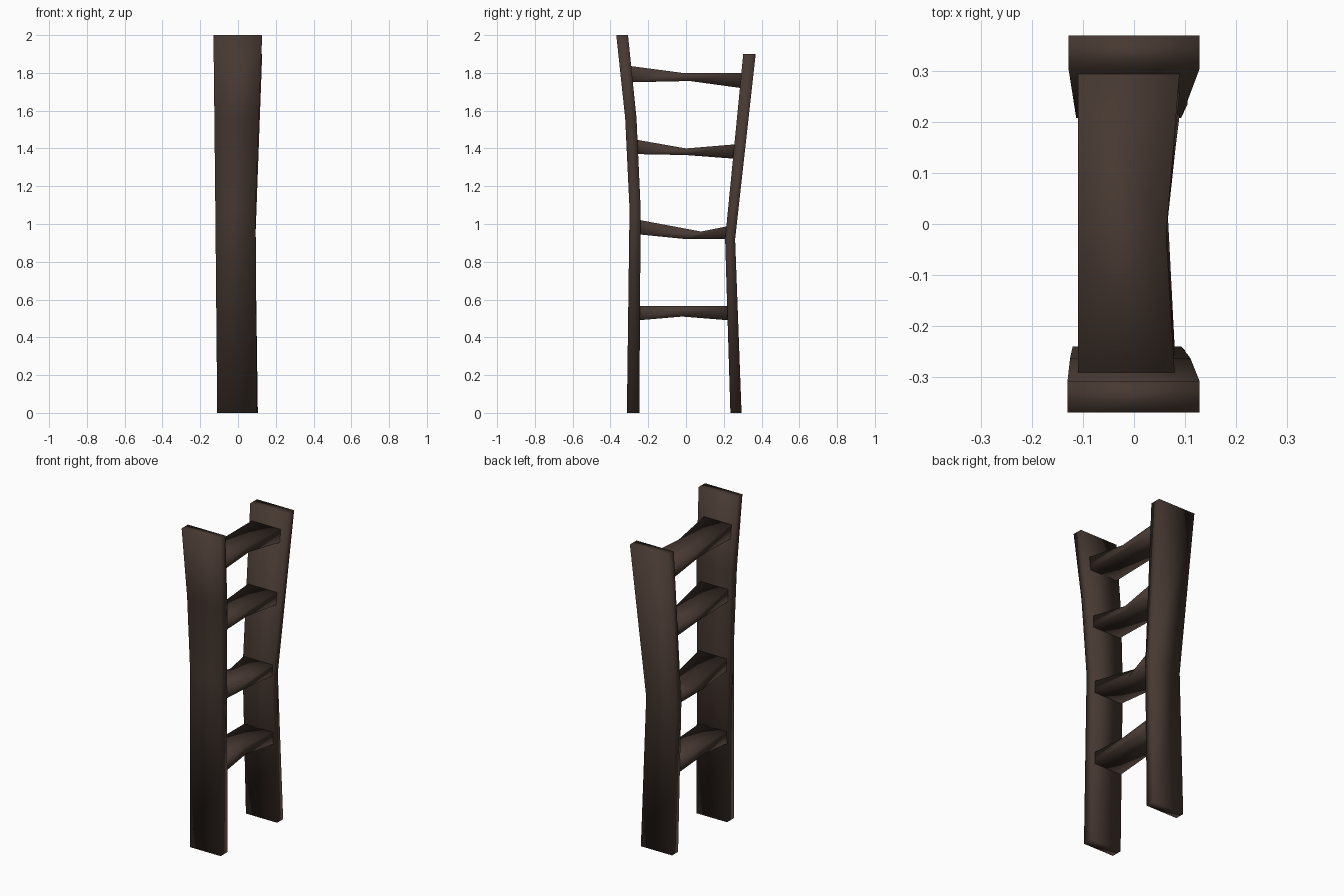
import bpy, bmesh

if "Cube" in bpy.data.objects:
    bpy.data.objects.remove(bpy.data.objects["Cube"])

wood = bpy.data.materials.new("dark brown wood")
wood.diffuse_color = (0.062, 0.040, 0.031, 1)
wood.use_nodes = True
wood.node_tree.nodes["Principled BSDF"].inputs["Base Color"].default_value = wood.diffuse_color


def loft(name, loops):
    """Bridge four-cornered loops into one closed, smooth-shaded beam."""
    bm = bmesh.new()
    rings = [[bm.verts.new(p) for p in loop] for loop in loops]
    for a, b in zip(rings, rings[1:]):
        for i in range(4):
            j = (i + 1) % 4
            bm.faces.new((a[i], a[j], b[j], b[i]))
    bm.faces.new(rings[0][::-1])
    bm.faces.new(rings[-1])
    bmesh.ops.recalc_face_normals(bm, faces=bm.faces)
    for f in bm.faces:
        f.smooth = True
    me = bpy.data.meshes.new(name)
    bm.to_mesh(me)
    bm.free()
    me.materials.append(wood)
    bpy.context.collection.objects.link(bpy.data.objects.new(name, me))


def post(name, levels):
    # each level: z, x min, x max, y min, y max
    loft(name, [[(x0, y0, z), (x1, y0, z), (x1, y1, z), (x0, y1, z)]
                for z, x0, x1, y0, y1 in levels])


def rung(name, stations):
    # each station: y of bottom, y of top, z bottom, z top, x max
    loft(name, [[(-0.11, yb, zb), (x, yb, zb), (x, yt, zt), (-0.11, yt, zt)]
                for yb, yt, zb, zt, x in stations])


# Crooked side posts
post("front_post", [(0, -0.11, 0.10, -0.313, -0.247),
                    (1.08, -0.12, 0.093, -0.299, -0.24),
                    (1.56, -0.125, 0.11, -0.322, -0.262),
                    (2.0, -0.13, 0.128, -0.369, -0.307)])
post("back_post", [(0, -0.11, 0.105, 0.235, 0.294),
                   (0.92, -0.113, 0.092, 0.207, 0.26),
                   (1.9, -0.128, 0.128, 0.303, 0.369)])

# Rungs: end y values, middle y (bottom, top), then z pairs for the three stations
rungs = [
    (-0.255, 0.23, -0.02, -0.02, (0.49, 0.565), (0.51, 0.565), (0.49, 0.565)),
    (-0.25, 0.22, 0.0, 0.08, (0.945, 1.022), (0.92, 0.96), (0.92, 0.988)),
    (-0.262, 0.265, 0.0, 0.0, (1.37, 1.446), (1.365, 1.40), (1.345, 1.422)),
    (-0.30, 0.305, 0.02, -0.02, (1.75, 1.837), (1.757, 1.80), (1.718, 1.80)),
]
for n, (y0, y1, mb, mt, a, m, b) in enumerate(rungs, 1):
    rung(f"rung_{n}", [(y0, y0, *a, 0.08), (mb, mt, *m, 0.063), (y1, y1, *b, 0.09)])
